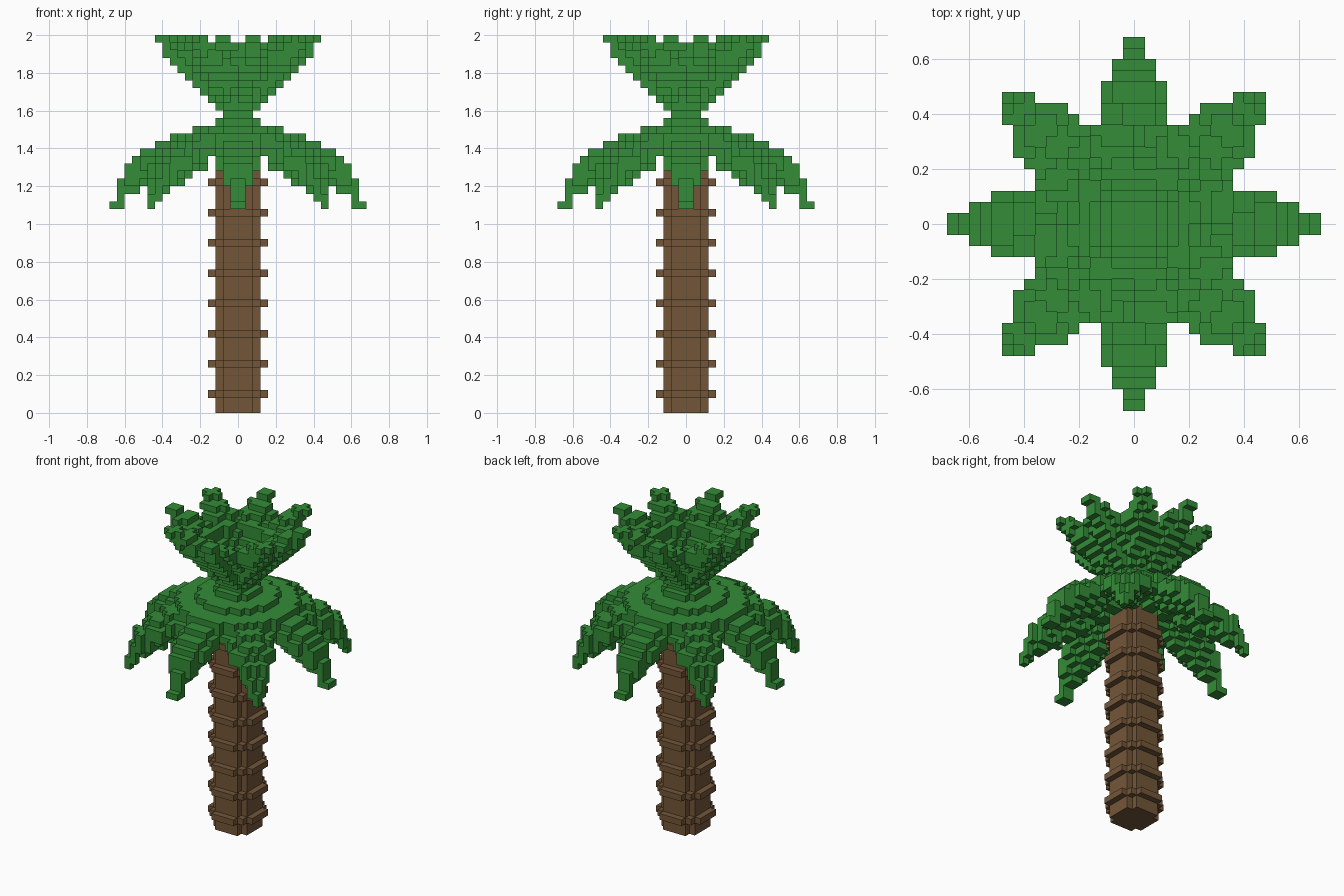
import bpy, bmesh, math
from mathutils import Vector

if "Cube" in bpy.data.objects:
    bpy.data.objects.remove(bpy.data.objects["Cube"], do_unlink=True)

S = 0.04  # block size


def material(name, rgb):
    m = bpy.data.materials.new(name)
    m.use_nodes = True
    m.diffuse_color = (*rgb, 1)
    bsdf = m.node_tree.nodes["Principled BSDF"]
    bsdf.inputs["Base Color"].default_value = (*rgb, 1)
    bsdf.inputs["Roughness"].default_value = 0.9
    return m


GREEN = material("leaf green", (0.034, 0.265, 0.039))
BROWN = material("bark brown", (0.172, 0.094, 0.04))


def finish(bm, name, mat):
    bmesh.ops.recalc_face_normals(bm, faces=bm.faces)
    me = bpy.data.meshes.new(name)
    bm.to_mesh(me)
    bm.free()
    me.materials.append(mat)
    ob = bpy.data.objects.new(name, me)
    bpy.context.collection.objects.link(ob)
    return ob


def prism(name, quarter, row0, row1, mat):
    """Extrude a quarter outline, repeated four times, between two block rows."""
    bm = bmesh.new()
    pts = []
    for c, s in ((1, 0), (0, 1), (-1, 0), (0, -1)):
        pts += [(x * c - y * s, x * s + y * c) for x, y in quarter]
    face = bm.faces.new([bm.verts.new((x * S, y * S, row0 * S)) for x, y in pts])
    top = bmesh.ops.extrude_face_region(bm, geom=[face])
    verts = [g for g in top["geom"] if isinstance(g, bmesh.types.BMVert)]
    bmesh.ops.translate(bm, verts=verts, vec=(0, 0, (row1 - row0) * S))
    return finish(bm, name, mat)


def blocks(name, cells, mat):
    """Outer skin of a set of unit blocks."""
    bm = bmesh.new()
    cache = {}

    def vert(p):
        key = tuple(p)
        if key not in cache:
            cache[key] = bm.verts.new(Vector(key) * S)
        return cache[key]

    for cell in cells:
        for axis in range(3):
            for side in (0, 1):
                n = list(cell)
                n[axis] += 2 * side - 1
                if tuple(n) in cells:
                    continue
                u, v = (axis + 1) % 3, (axis + 2) % 3
                quad = []
                for a, b in ((0, 0), (1, 0), (1, 1), (0, 1)):
                    p = list(cell)
                    p[axis] += side
                    p[u] += a
                    p[v] += b
                    quad.append(vert(p))
                bm.faces.new(quad if side else quad[::-1])
    return finish(bm, name, mat)


def frond_axis(x, y, offset):
    """Distance from the centre and sideways offset from the nearest of 8 fronds."""
    r = math.hypot(x, y)
    d = (math.degrees(math.atan2(y, x)) - offset + 22.5) % 45 - 22.5
    return r, r * abs(math.sin(math.radians(d)))


# Trunk with notched corners and its bark rings
prism("trunk", [(3, -2), (3, 2), (2, 2)], 0, 36, BROWN)
for k in range(8):
    prism(f"bark_ring_{k + 1}", [(4, -2), (4, 2), (3, 2), (3, 3), (2, 3)],
          2 + 4 * k, 3 + 4 * k, BROWN)

# Drooping fronds: top and keel block row for each distance from the centre
TOP = [38, 38, 38, 37, 37, 37, 36, 36, 36, 35, 35, 34, 34, 33, 32, 30, 27]
KEEL = [34, 34, 34, 34, 34, 34, 33, 32, 32, 31, 31, 30, 30, 29, 29, 28, 27]
DIAGONAL = {9: 5, 10: 6, 11: 9}


def in_lower_plan(a, b):
    straight = b < (3 if a < 13 else 2 if a < 15 else 1)
    return a < 9 or straight or b >= DIAGONAL.get(a, 99)


lower = set()
for i in range(-17, 17):
    for j in range(-17, 17):
        x, y = i + 0.5, j + 0.5
        a, b = int(max(abs(x), abs(y))), int(min(abs(x), abs(y)))
        if not in_lower_plan(a, b):
            continue
        r, w = frond_axis(x, y, 0)
        n = min(int(r), 16)
        hi = TOP[n] - (n >= 9 and w > 2)
        lo = min(KEEL[n] + int(w), hi)      # underside rises from the keel
        if b == 0 and a >= 15:              # hanging tips
            lo = 27
        if a == b == 11:
            lo, hi = 27, 28
        lower.update((i, j, k) for k in range(lo, hi + 1))
blocks("lower_fronds", lower, GREEN)

# Rising funnel of fronds, turned slightly against the lower crown
RIM = [41, 42, 43, 44, 46, 46, 47, 48, 48, 48]
upper = set()
for i in range(-12, 12):
    for j in range(-12, 12):
        x, y = i + 0.5, j + 0.5
        r, w = frond_axis(x, y, 12.5)
        tip = 9.25 <= r < 11.25 and w < 1.125
        if not (r < 6.7 or (r < 8.9 and w < 2.4) or (r < 9.25 and w < 1.8) or tip):
            continue
        if max(abs(x), abs(y)) < 2:     # stem joining both crowns
            lo, hi = 39, 41
        elif tip:
            lo, hi = (49 if r > 10.5 else 38 + int(r)), 49
        else:
            lo = 38 + int(r) + (w > 1.2)
            hi = max(lo, RIM[int(r)] - (w > 1.6))
        upper.update((i, j, k) for k in range(lo, hi + 1))
blocks("upper_fronds", upper, GREEN)
